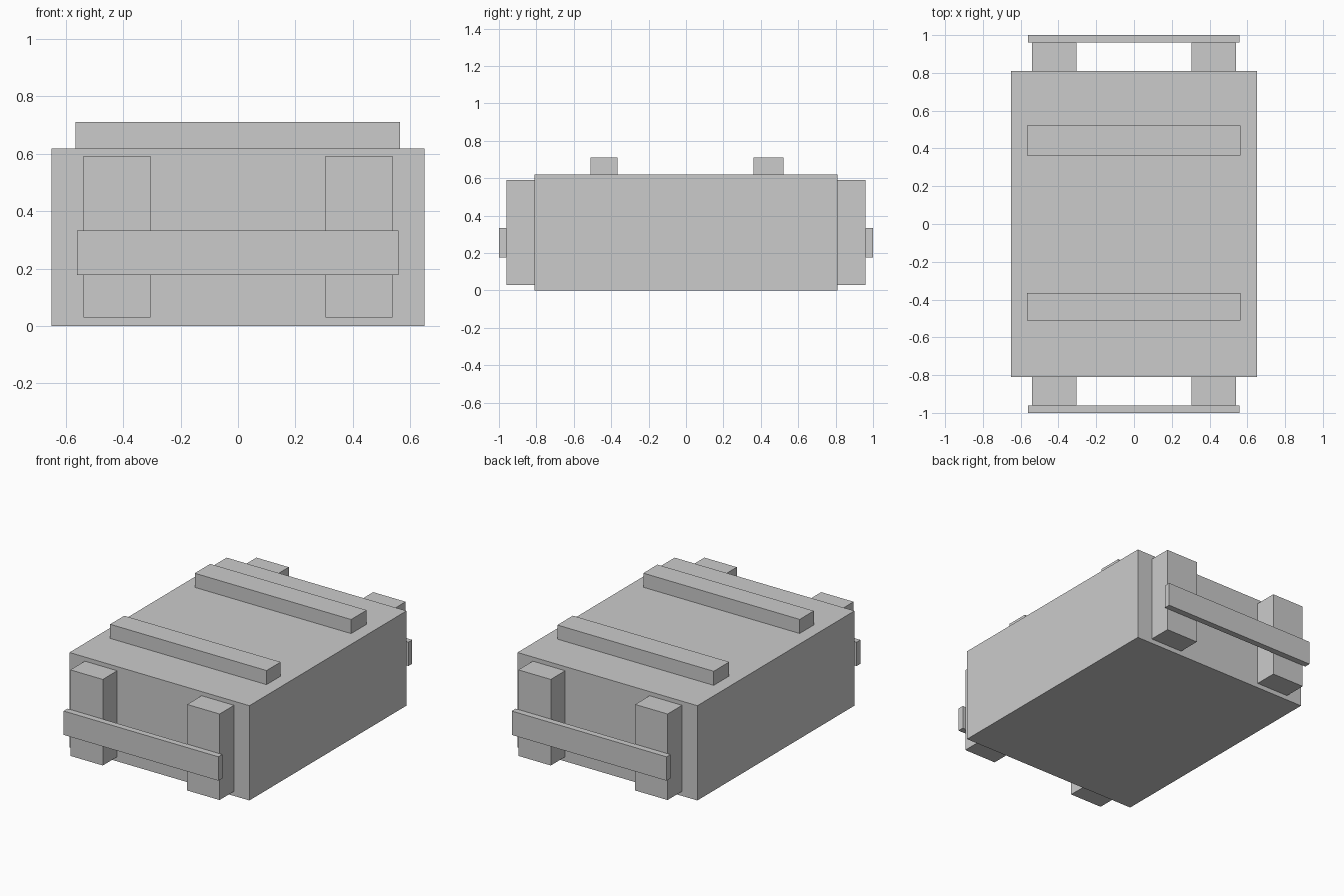
import bpy

if "Cube" in bpy.data.objects:
    bpy.data.objects.remove(bpy.data.objects["Cube"])


def box(name, x, y, z):
    """Flat-faced box spanning the given (min, max) ranges."""
    spans = (x, y, z)
    centre = [(a + b) / 2 for a, b in spans]
    bpy.ops.mesh.primitive_cube_add(size=1, location=centre)
    obj = bpy.context.object
    obj.name = name
    obj.scale = [b - a for a, b in spans]
    bpy.ops.object.transform_apply(location=False, rotation=False, scale=True)
    return obj


# Main crate body
box("crate_body", (-0.65, 0.65), (-0.811, 0.811), (0, 0.619))

# Battens across the lid
box("front_lid_batten", (-0.566, 0.564), (-0.511, -0.365), (0.619, 0.711))
box("back_lid_batten", (-0.566, 0.564), (0.362, 0.522), (0.619, 0.711))

# Posts and carrying rail on each end
for end, s in (("front", -1), ("back", 1)):
    for side, m in (("left", -1), ("right", 1)):
        box(f"{end}_{side}_post", sorted((m * 0.305, m * 0.539)),
            sorted((s * 0.811, s * 0.96)), (0.03, 0.592))
    box(f"{end}_handle_rail", (-0.56, 0.559), sorted((s * 0.96, s * 1.0)), (0.177, 0.333))
